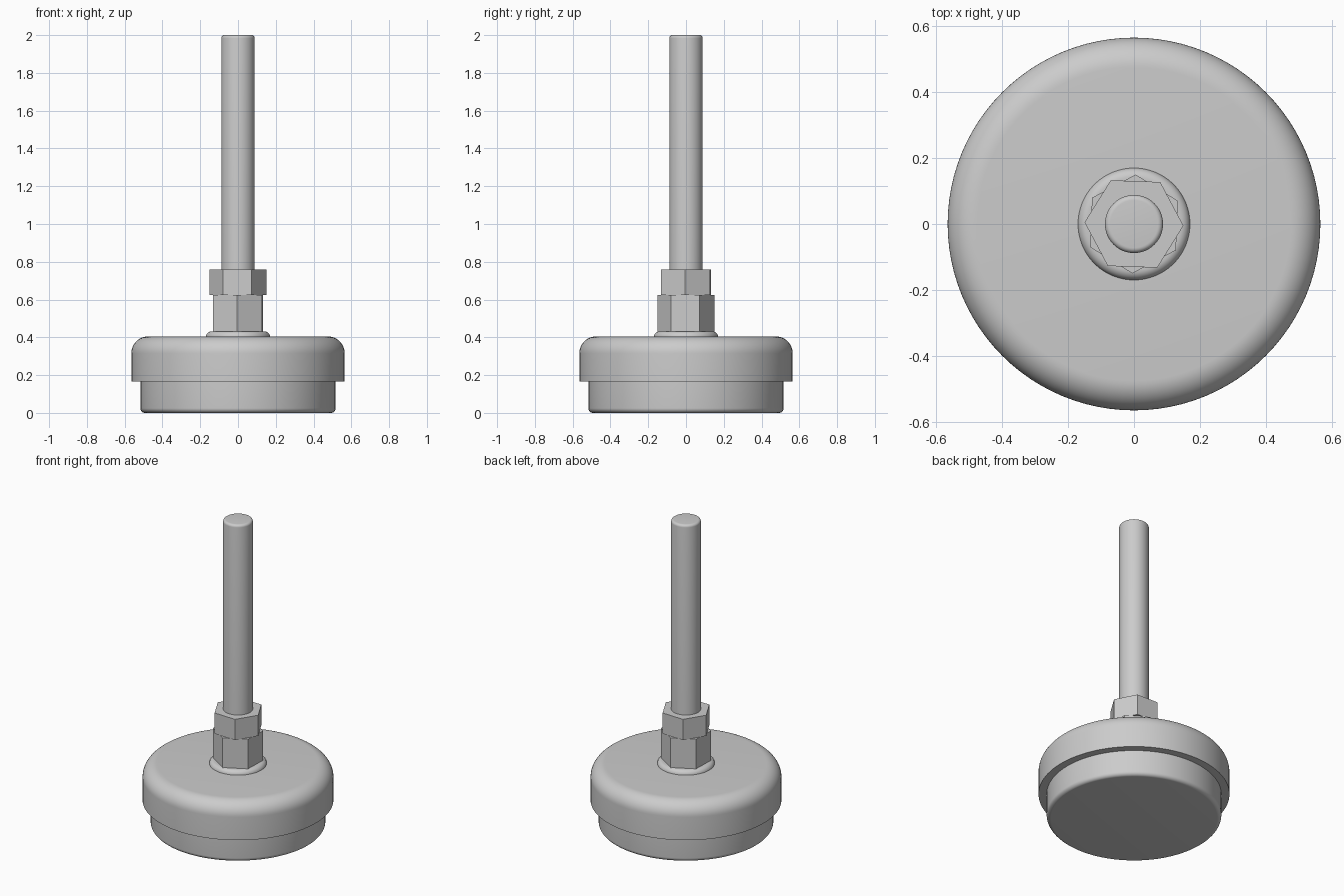
import bpy, bmesh
from math import sin, cos, pi, radians

if "Cube" in bpy.data.objects:
    bpy.data.objects.remove(bpy.data.objects["Cube"])


def arc(cr, cz, rad, a0, a1, n=8):
    """Profile points of a fillet, angles in degrees."""
    return [(cr + rad * cos(radians(a0 + (a1 - a0) * i / n)),
             cz + rad * sin(radians(a0 + (a1 - a0) * i / n))) for i in range(n + 1)]


def lathe(name, profile, segs=96, turn=0.0, smooth=True):
    """Closed solid of revolution from (radius, z) points, bottom to top."""
    bm = bmesh.new()
    rings = [[bm.verts.new((r * cos(turn + 2 * pi * i / segs),
                            r * sin(turn + 2 * pi * i / segs), z))
              for i in range(segs)] for r, z in profile]
    for a, b in zip(rings, rings[1:]):
        for i in range(segs):
            j = (i + 1) % segs
            bm.faces.new((a[i], a[j], b[j], b[i]))
    bm.faces.new(rings[0][::-1])
    bm.faces.new(rings[-1])
    mesh = bpy.data.meshes.new(name)
    bm.to_mesh(mesh)
    bm.free()
    obj = bpy.data.objects.new(name, mesh)
    bpy.context.collection.objects.link(obj)
    if smooth:
        bpy.ops.object.select_all(action='DESELECT')
        obj.select_set(True)
        bpy.context.view_layer.objects.active = obj
        bpy.ops.object.shade_smooth_by_angle(angle=radians(35))
    return obj


# Rubber foot pad with a small rounded bottom edge
lathe("foot_pad", arc(0.492, 0.025, 0.025, -90, 0) + [(0.517, 0.17)])

# Domed-edge cap over the pad
lathe("foot_cap", [(0.565, 0.165)] + arc(0.475, 0.315, 0.09, 0, 90, 12))

# Rounded collar between cap and nut
lathe("collar", [(0.17, 0.395)] + arc(0.14, 0.402, 0.03, 0, 90))

# Two hexagonal nuts, offset by thirty degrees
lathe("lower_nut", [(0.15, 0.43), (0.15, 0.625)], 6, radians(28), False)
lathe("upper_nut", [(0.15, 0.625), (0.15, 0.76)], 6, radians(-2), False)

# Stem with a softened tip
lathe("stem", [(0.088, 0.42)] + arc(0.072, 1.984, 0.016, 0, 90, 6), 64)
